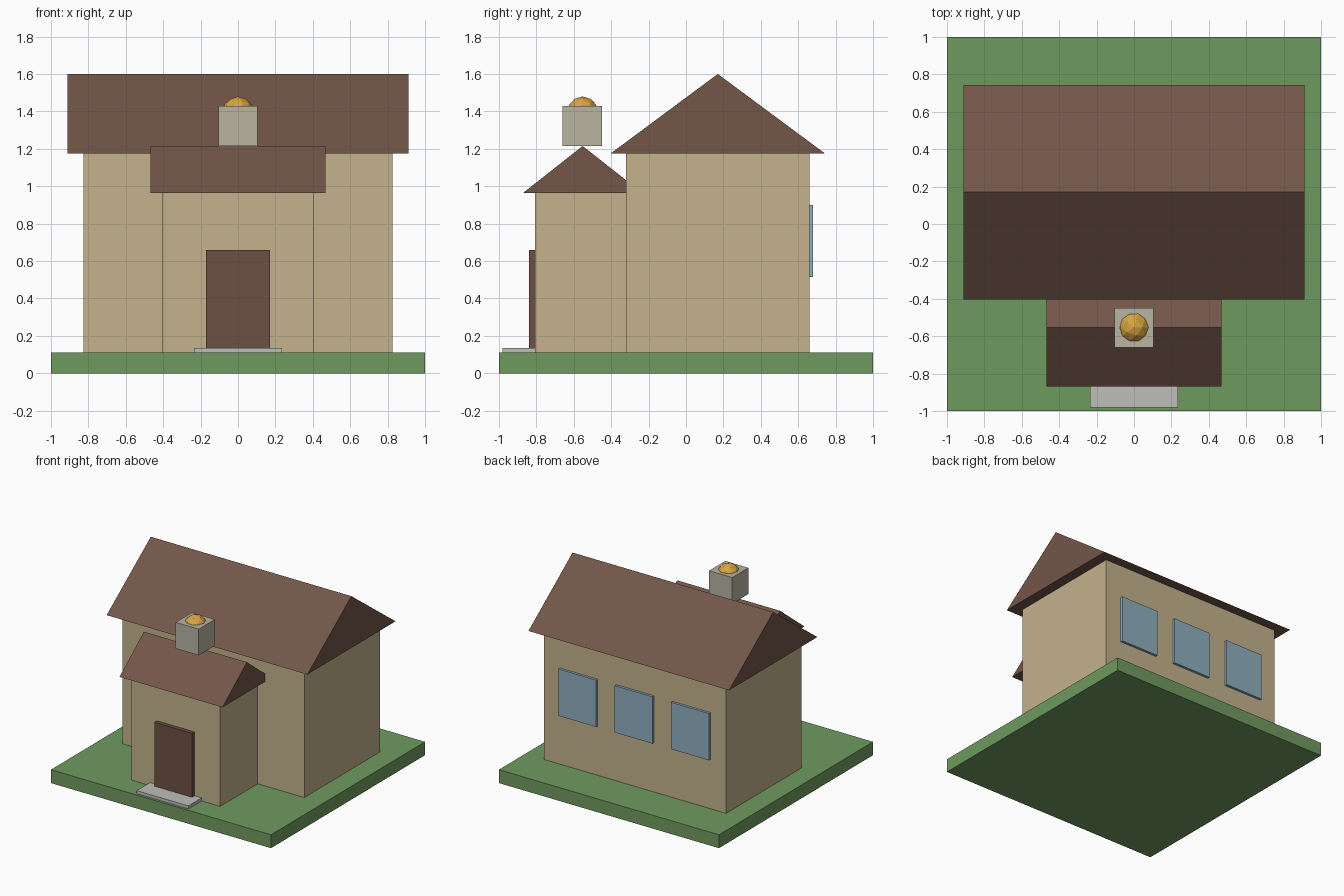
import bpy, bmesh
from mathutils import Matrix, Vector

if "Cube" in bpy.data.objects:
    bpy.data.objects.remove(bpy.data.objects["Cube"])


def material(name, hex_color):
    # sRGB hex to linear
    rgb = [int(hex_color[i:i + 2], 16) / 255 for i in (0, 2, 4)]
    m = bpy.data.materials.new(name)
    m.diffuse_color = [c / 12.92 if c <= 0.04045 else ((c + 0.055) / 1.055) ** 2.4 for c in rgb] + [1]
    m.use_nodes = True
    m.node_tree.nodes["Principled BSDF"].inputs["Base Color"].default_value = m.diffuse_color
    return m


GRASS = material("grass", "6F9A5F")
WALL = material("wall", "C4B28C")
ROOF = material("roof", "735649")
DOOR = material("door_wood", "6E5044")
GLASS = material("glass", "8FB0C0")
STEP = material("step_stone", "BDBFB8")
STONE = material("belfry_stone", "B8B5A4")
GOLD = material("gold", "D9A441")


def finish(name, bm, mat):
    bmesh.ops.recalc_face_normals(bm, faces=bm.faces)
    mesh = bpy.data.meshes.new(name)
    bm.to_mesh(mesh)
    bm.free()
    mesh.materials.append(mat)
    ob = bpy.data.objects.new(name, mesh)
    bpy.context.collection.objects.link(ob)
    return ob


def box(name, x, y, z, mat):
    lo, hi = Vector((x[0], y[0], z[0])), Vector((x[1], y[1], z[1]))
    bm = bmesh.new()
    bmesh.ops.create_cube(bm, size=1, matrix=Matrix.Translation((lo + hi) / 2) @ Matrix.Diagonal((*(hi - lo), 1)))
    return finish(name, bm, mat)


def gable_roof(name, half_x, y, z, mat):
    # triangular profile extruded along x
    bm = bmesh.new()
    profile = [(y[0], z[0]), (y[1], z[0]), ((y[0] + y[1]) / 2, z[1])]
    face = bm.faces.new([bm.verts.new((-half_x, py, pz)) for py, pz in profile])
    ext = bmesh.ops.extrude_face_region(bm, geom=[face])
    verts = [g for g in ext["geom"] if isinstance(g, bmesh.types.BMVert)]
    bmesh.ops.translate(bm, verts=verts, vec=(2 * half_x, 0, 0))
    return finish(name, bm, mat)


# Ground slab
box("lawn", (-1, 1), (-1, 1), (0, 0.11), GRASS)

# Main hall
box("hall_walls", (-0.827, 0.827), (-0.32, 0.66), (0.11, 1.175), WALL)
gable_roof("hall_roof", 0.912, (-0.403, 0.743), (1.175, 1.6), ROOF)

# Front entrance wing
box("entrance_walls", (-0.403, 0.403), (-0.807, -0.30), (0.11, 0.965), WALL)
gable_roof("entrance_roof", 0.468, (-0.87, -0.235), (0.965, 1.215), ROOF)

# Door and step
box("door", (-0.17, 0.17), (-0.84, -0.80), (0.11, 0.66), DOOR)
box("step", (-0.235, 0.235), (-0.98, -0.80), (0.11, 0.135), STEP)

# Belfry block with a faceted ball set in its top
box("belfry", (-0.105, 0.105), (-0.66, -0.45), (1.215, 1.43), STONE)
bm = bmesh.new()
bmesh.ops.create_icosphere(bm, subdivisions=2, radius=0.085, matrix=Matrix.Translation((0, -0.553, 1.395)))
finish("bell", bm, GOLD)

# Rear windows
for i, cx in enumerate((-0.513, 0, 0.513)):
    box(f"rear_window_{i + 1}", (cx - 0.172, cx + 0.172), (0.65, 0.68), (0.515, 0.9), GLASS)
